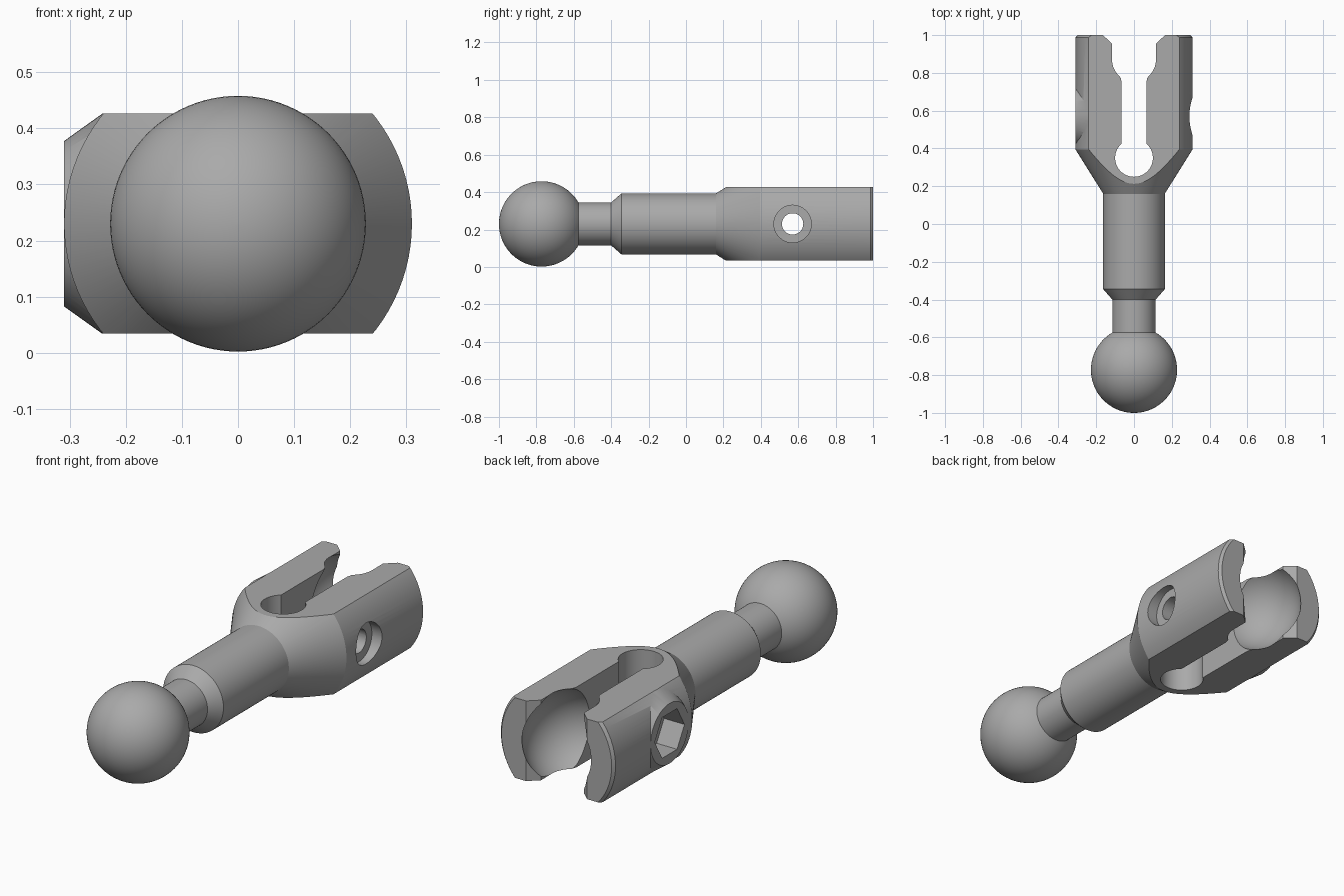
import bpy, bmesh
from math import sin, cos, asin, sqrt, pi
from mathutils import Matrix, Vector

MID = 0.23        # height of the long axis
BALL = 0.228      # ball and socket radius
BORE = 0.57       # y position of the cross bore

cube = bpy.data.objects.get("Cube")
if cube:
    bpy.data.objects.remove(cube, do_unlink=True)

grey = bpy.data.materials.new("grey")
grey.use_nodes = True
colour = (0.4, 0.4, 0.4, 1)
grey.diffuse_color = colour
grey.node_tree.nodes["Principled BSDF"].inputs["Base Color"].default_value = colour


def finish(name, bm):
    bmesh.ops.recalc_face_normals(bm, faces=bm.faces[:])
    mesh = bpy.data.meshes.new(name)
    bm.to_mesh(mesh)
    bm.free()
    mesh.materials.append(grey)
    obj = bpy.data.objects.new(name, mesh)
    bpy.context.collection.objects.link(obj)
    return obj


def lathe(name, profile, sides=96):
    """Turn (radius, y) points around the long axis."""
    bm = bmesh.new()
    rings = []
    for r, y in profile:
        rings.append([bm.verts.new((r * cos(2 * pi * i / sides), y, MID + r * sin(2 * pi * i / sides)))
                      for i in range(sides)])
    for a, b in zip(rings, rings[1:]):
        for i in range(sides):
            j = (i + 1) % sides
            bm.faces.new((a[i], a[j], b[j], b[i]))
    bm.faces.new(rings[0])
    bm.faces.new(rings[-1])
    return finish(name, bm)


def cross_cone(name, x0, r0, x1, r1, sides=64):
    """Cone, cylinder or prism lying along x at the cross bore."""
    bm = bmesh.new()
    place = (Matrix.Translation(((x0 + x1) / 2, BORE, MID)) @ Matrix.Rotation(pi / 2, 4, "Y"))
    bmesh.ops.create_cone(bm, cap_ends=True, segments=sides, radius1=r0, radius2=r1,
                          depth=x1 - x0, matrix=place)
    return finish(name, bm)


def box(name, centre, size):
    bm = bmesh.new()
    bmesh.ops.create_cube(bm, size=1, matrix=Matrix.Translation(centre) @ Matrix.Diagonal((*size, 1)))
    return finish(name, bm)


def combine(target, tool, operation):
    mod = target.modifiers.new(tool.name, "BOOLEAN")
    mod.operation = operation
    mod.solver = "EXACT"
    mod.object = tool
    bpy.context.view_layer.update()
    result = bpy.data.meshes.new_from_object(target.evaluated_get(bpy.context.evaluated_depsgraph_get()))
    target.modifiers.clear()
    target.data = result
    bpy.data.objects.remove(tool, do_unlink=True)


# Turned body: ball, neck, shaft and fork blank
neck = 0.115
ball_y = BALL - 1
end = pi - asin(neck / BALL)
steps = 36
profile = []
for i in range(steps + 1):
    a = 0.01 + (end - 0.01) * i / steps
    profile.append((BALL * sin(a), ball_y - BALL * cos(a)))
profile += [(neck, -0.4), (0.163, -0.345), (0.163, 0.16), (0.31, 0.395), (0.31, 0.987), (0.298, 1.0)]
body = lathe("ball_end_fork_link", profile)

# Conical boss around the nut pocket
combine(body, cross_cone("nut_boss", -0.3105, 0.147, -0.2, 0.226), "UNION")

# Flats above and below the fork
for side in (-1, 1):
    combine(body, box("flat_cutter", (0, 0.6, MID + side * 0.296), (1, 1.1, 0.2)), "DIFFERENCE")

# Keyhole slot with a flared mouth
hole, half = 0.1, 0.065
start, stop = -pi / 2, asin(sqrt(hole ** 2 - half ** 2) / hole)
right = []
for i in range(25):
    a = start + (stop - start) * i / 24
    right.append((hole * cos(a), 0.35 + hole * sin(a)))
right += [(half, 0.75), (0.07, 0.772), (0.085, 0.797), (0.116, 0.87),
          (0.116, 0.955), (0.165, 1.0), (0.165, 1.05)]
outline = right + [(-x, y) for x, y in reversed(right[1:])]
bm = bmesh.new()
face = bm.faces.new([bm.verts.new((x, y, MID - 0.4)) for x, y in outline])
top = bmesh.ops.extrude_face_region(bm, geom=[face])["geom"]
bmesh.ops.translate(bm, vec=Vector((0, 0, 0.8)), verts=[v for v in top if isinstance(v, bmesh.types.BMVert)])
combine(body, finish("slot_cutter", bm), "DIFFERENCE")

# Ball socket between the fork arms
bm = bmesh.new()
bmesh.ops.create_uvsphere(bm, u_segments=64, v_segments=40, radius=BALL,
                          matrix=Matrix.Translation((0, 0.87, MID)))
combine(body, finish("socket_cutter", bm), "DIFFERENCE")

# Cross bore, screw head recess and hexagonal nut pocket
combine(body, cross_cone("bore_cutter", -0.5, 0.057, 0.5, 0.057, 48), "DIFFERENCE")
combine(body, cross_cone("screw_recess_cutter", 0.255, 0.1, 0.5, 0.1), "DIFFERENCE")
combine(body, cross_cone("nut_pocket_cutter", -0.5, 0.115, -0.2, 0.115, 6), "DIFFERENCE")

# Smooth shading with sharp machined edges
bpy.ops.object.select_all(action="DESELECT")
body.select_set(True)
bpy.context.view_layer.objects.active = body
bpy.ops.object.shade_smooth_by_angle(angle=pi / 6)
